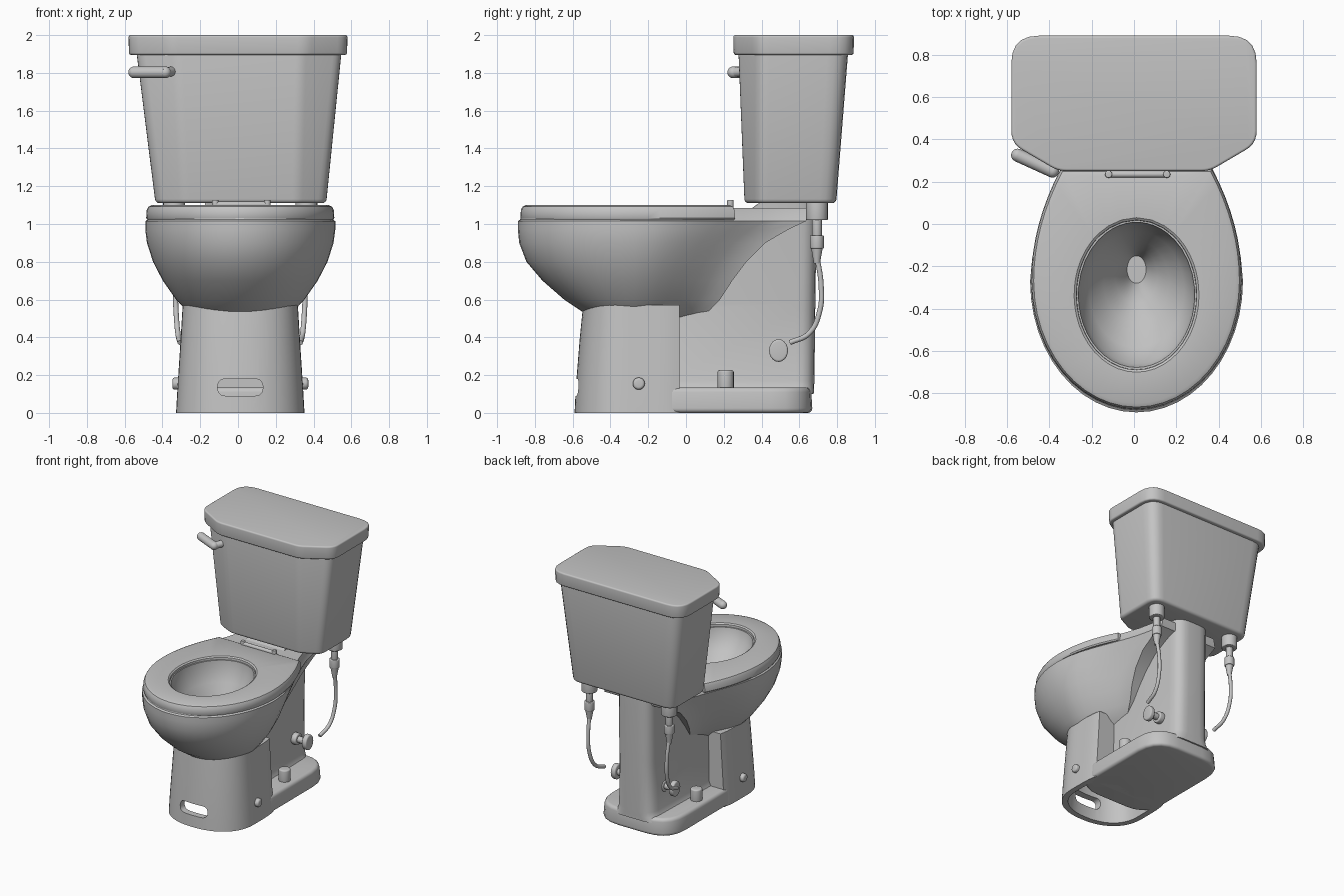
import bpy, bmesh, math
from mathutils import Vector

if "Cube" in bpy.data.objects:
    bpy.data.objects.remove(bpy.data.objects["Cube"])

CX = 0.012  # bowl and pedestal sit a touch off the tank centre
mat = bpy.data.materials.new("porcelain_grey")
mat.diffuse_color = (0.55, 0.55, 0.55, 1)
mat.use_nodes = True
mat.node_tree.nodes["Principled BSDF"].inputs["Base Color"].default_value = mat.diffuse_color


def finish(name, bm, bevel=0.0):
    bmesh.ops.recalc_face_normals(bm, faces=bm.faces)
    if bevel:
        edges = [e for e in bm.edges if len(e.link_faces) == 2 and e.calc_face_angle() > 0.7]
        bmesh.ops.bevel(bm, geom=edges, offset=bevel, segments=4, profile=0.5,
                        affect='EDGES', clamp_overlap=True)
    me = bpy.data.meshes.new(name)
    bm.to_mesh(me)
    bm.free()
    me.materials.append(mat)
    ob = bpy.data.objects.new(name, me)
    bpy.context.collection.objects.link(ob)
    return ob


def loft(name, rings, bevel=0.0, closed=False):
    bm = bmesh.new()
    vs = [[bm.verts.new(p) for p in r] for r in rings]
    n = len(vs[0])
    pairs = list(zip(vs, vs[1:])) + ([(vs[-1], vs[0])] if closed else [])
    for a, b in pairs:
        for i in range(n):
            j = (i + 1) % n
            bm.faces.new((a[i], a[j], b[j], b[i]))
    if not closed:
        bm.faces.new(vs[0][::-1])
        bm.faces.new(vs[-1])
    return finish(name, bm, bevel)


def rod(name, p0, p1, r0, r1=None, bevel=0.0, sides=20):
    p0, p1 = Vector(p0), Vector(p1)
    d = p1 - p0
    m = d.to_track_quat('Z', 'Y').to_matrix().to_4x4()
    m.translation = (p0 + p1) / 2
    bm = bmesh.new()
    bmesh.ops.create_cone(bm, cap_ends=True, segments=sides, radius1=r0,
                          radius2=r0 if r1 is None else r1, depth=d.length, matrix=m)
    return finish(name, bm, bevel)


def tube(name, path, radius):
    cu = bpy.data.curves.new(name, 'CURVE')
    cu.dimensions, cu.bevel_depth, cu.bevel_resolution = '3D', radius, 4
    cu.use_fill_caps = True
    sp = cu.splines.new('BEZIER')
    sp.bezier_points.add(len(path) - 1)
    for bp, p in zip(sp.bezier_points, path):
        bp.co = p
        bp.handle_left_type = bp.handle_right_type = 'AUTO'
    cu.materials.append(mat)
    ob = bpy.data.objects.new(name, cu)
    bpy.context.collection.objects.link(ob)
    bpy.ops.object.select_all(action='DESELECT')
    ob.select_set(True)
    bpy.context.view_layer.objects.active = ob
    bpy.ops.object.convert(target='MESH')


def plan(half, z, cx=0.0):
    """Mirror a right-half outline of (x, y, corner radius), rounding corners."""
    pts = half + [(-x, y, r) for x, y, r in reversed(half)]
    out = []
    for i, (x, y, r) in enumerate(pts):
        p = Vector((x, y))
        a = p + (Vector(pts[i - 1][:2]) - p).normalized() * r
        b = p + (Vector(pts[(i + 1) % len(pts)][:2]) - p).normalized() * r
        for k in range(6):
            t = k / 5
            q = a * (1 - t) ** 2 + p * 2 * t * (1 - t) + b * t * t
            out.append((q.x + cx, q.y, z))
    return out


def oval(z, yf, yb, w, yc=-0.27, end=0.52, fade=lambda t: t * t * (3 - 2 * t), n=2.0):
    """Round front, tapering sides and a flat back."""
    pts = []
    for i in range(25):
        a = math.pi * (i / 24 - 0.5)
        s, c = math.sin(a), max(0.0, math.cos(a))
        pts.append((CX + w * math.copysign(abs(s) ** (2 / n), s),
                    yc - (yc - yf) * c ** (2 / n), z))
    side = [(w * (1 - (1 - end) * fade(t / 8)), yc + (yb - yc) * t / 8) for t in range(1, 9)]
    pts += [(CX + x, y, z) for x, y in side]
    pts += [(CX + w * end * (1 - k / 3), yb, z) for k in range(1, 6)]
    pts += [(CX - x, y, z) for x, y in reversed(side)]
    return pts


def hole(ring, z, cy, rx, ry):
    """Ellipse whose points line up with an outer ring."""
    out = []
    for x, y, _ in ring:
        a = math.atan2((y + 0.335) / 0.355, (x - CX) / 0.285)
        out.append((CX + rx * math.cos(a), cy + ry * math.sin(a), z))
    return out


# Bowl: outer shell, rim, then the inside down to the drain
outer = [oval(*r) for r in [
    (0.49, -0.46, 0.04, 0.22), (0.53, -0.54, 0.11, 0.275), (0.6, -0.645, 0.18, 0.34),
    (0.7, -0.76, 0.245, 0.41), (0.8, -0.845, 0.32, 0.462), (0.9, -0.883, 0.42, 0.494),
    (0.97, -0.89, 0.54, 0.503), (1.015, -0.89, 0.635, 0.503), (1.024, -0.878, 0.64, 0.49),
    (1.085, -0.86, 0.64, 0.47)]]
top = outer[-1]
inner = [hole(top, *r) for r in [
    (1.075, -0.335, 0.275, 0.343), (1.0, -0.33, 0.264, 0.33), (0.92, -0.31, 0.225, 0.275),
    (0.83, -0.275, 0.155, 0.195), (0.75, -0.245, 0.1, 0.13), (0.68, -0.225, 0.065, 0.09),
    (0.6, -0.215, 0.045, 0.065)]]
loft("bowl", outer + inner)


# Seat ring
def seat_ring(z, inset):
    return oval(z, -0.877 + inset, 0.26 - inset, 0.498 - inset, end=0.72, fade=lambda t: t * t)


s0 = seat_ring(1.022, 0.006)
loft("seat", [s0, seat_ring(1.032, 0), seat_ring(1.075, 0.003), seat_ring(1.092, 0.012),
              seat_ring(1.1, 0.03), hole(s0, 1.1, -0.335, 0.295, 0.365),
              hole(s0, 1.092, -0.335, 0.284, 0.354), hole(s0, 1.04, -0.335, 0.28, 0.35)],
     closed=True)

# Seat hinge
rod("hinge_bar", (-0.13, 0.235, 1.103), (0.165, 0.235, 1.103), 0.016, bevel=0.004)
for x in (-0.12, 0.155):
    rod("hinge_post", (x, 0.235, 1.08), (x, 0.235, 1.128), 0.017, bevel=0.005)


# Pedestal: hollow below, with a slot cut in the front
def ped(z, yf, w, yb=-0.035):
    return oval(z, yf, yb, w, yc=-0.3, end=0.95, fade=lambda t: t ** 5, n=2.25)


pedestal = loft("pedestal", [ped(0.3, -0.51, 0.27, -0.1), ped(0, -0.545, 0.295, -0.1),
                             ped(0, -0.59, 0.34), ped(0.14, -0.583, 0.332),
                             ped(0.4, -0.562, 0.315), ped(0.57, -0.545, 0.305)])
slot = [(0.12, 0.09, 0.045), (0.12, 0.18, 0.045)]
cutter = loft("slot_cutter", [[(x, y, z) for x, z, _ in plan(slot, 0, CX)] for y in (-0.7, -0.42)])
cutter.hide_render = True
mod = pedestal.modifiers.new("slot", 'BOOLEAN')
mod.operation, mod.solver, mod.object = 'DIFFERENCE', 'EXACT', cutter
bpy.context.view_layer.objects.active = pedestal
bpy.ops.object.modifier_apply(modifier="slot")
bpy.data.objects.remove(cutter)


# Foot with rounded ends
def foot(z, i):
    return plan([(0.335 - i, -0.25, 0.2), (0.335 - i, 0.67 - i, 0.22)], z, CX)


loft("foot", [foot(0, 0), foot(0.135, 0.008)], bevel=0.025)


# Rear pillar, kept clear of the bowl's inside
def pillar(z, w, yb, yf=-0.1):
    return plan([(w + 0.02, yf, 0.01), (w, yb, 0.1)], z, -0.005)


loft("pillar", [pillar(0.1, 0.19, 0.676), pillar(0.135, 0.168, 0.678), pillar(0.17, 0.155, 0.68),
                pillar(0.54, 0.15, 0.684), pillar(0.58, 0.15, 0.685, 0.0),
                pillar(1.0, 0.15, 0.69, 0.1), pillar(1.05, 0.15, 0.69, 0.3),
                pillar(1.12, 0.15, 0.69, 0.4)])

# Tank and lid
loft("tank", [
    plan([(0.3, 0.31, 0.03), (0.452, 0.385, 0.05), (0.452, 0.795, 0.09)], 1.11, 0.015),
    plan([(0.33, 0.277, 0.03), (0.545, 0.39, 0.05), (0.545, 0.86, 0.11)], 1.93, 0.005)],
    bevel=0.022)
loft("tank_lid", [
    plan([(0.355, 0.253, 0.04), (0.577, 0.383, 0.06), (0.577, 0.887, 0.13)], 1.895),
    plan([(0.358, 0.25, 0.04), (0.58, 0.38, 0.06), (0.58, 0.89, 0.13)], 2.0)], bevel=0.012)

# Flush handle: rounded bar hooked back to the tank
bar = [(-0.55, 0.325, 1.803), (-0.385, 0.25, 1.803)]
rod("flush_handle", bar[0], bar[1], 0.031)
for p in bar:
    bm = bmesh.new()
    bmesh.ops.create_uvsphere(bm, u_segments=16, v_segments=10, radius=0.031)
    bmesh.ops.translate(bm, verts=bm.verts, vec=p)
    finish("handle_end", bm)
rod("handle_pivot", bar[1], (-0.335, 0.335, 1.81), 0.026)

# Paired side fittings
for s in (-1, 1):
    def at(x, y, z):
        return (CX + s * x, y, z)

    rod("side_bolt", at(0.28, -0.25, 0.155), at(0.36, -0.25, 0.155), 0.032, bevel=0.014)
    rod("floor_bolt_cap", at(0.25, 0.21, 0.12), at(0.25, 0.21, 0.226), 0.043, bevel=0.01)
    # Stop valve
    rod("valve_flange", at(0.13, 0.49, 0.33), at(0.18, 0.49, 0.33), 0.045, bevel=0.008)
    rod("valve_stem", at(0.13, 0.49, 0.33), at(0.27, 0.49, 0.33), 0.025)
    knob = rod("valve_knob", at(0.235, 0.49, 0.33), at(0.275, 0.49, 0.33), 0.05, bevel=0.01)
    for v in knob.data.vertices:
        v.co.z = 0.33 + (v.co.z - 0.33) * 1.2
    # Supply connector stacked below the tank
    for name, z0, z1, r0, r1 in [
            ("supply_collar", 1.02, 1.125, 0.058, 0.058), ("supply_neck", 0.93, 1.03, 0.026, 0.026),
            ("supply_nut", 0.87, 0.94, 0.037, 0.037), ("supply_taper", 0.79, 0.88, 0.016, 0.032)]:
        rod(name, at(0.35, 0.693, z0), at(0.35, 0.693, z1), r0, r1,
            bevel=0.006 if r0 == r1 else 0)
    tube("supply_hose", [at(0.35, 0.693, 0.83), at(0.345, 0.715, 0.68), at(0.34, 0.708, 0.54),
                         at(0.33, 0.65, 0.42), at(0.318, 0.55, 0.372)], 0.014)

# Smooth shading with crisp edges
bpy.ops.object.select_all(action='SELECT')
bpy.ops.object.shade_smooth_by_angle(angle=math.radians(35))
